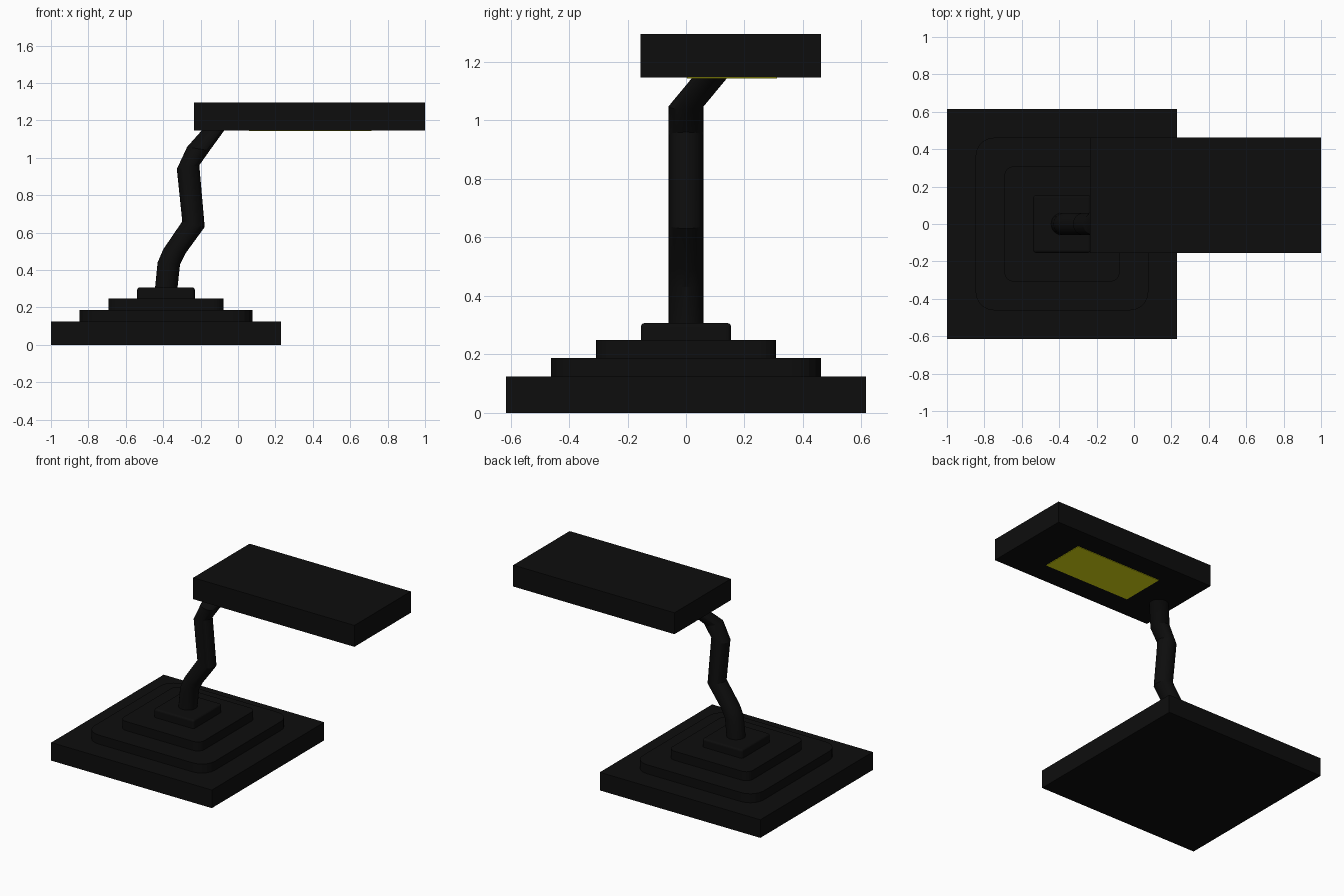
import bpy, bmesh, math
from mathutils import Vector

if "Cube" in bpy.data.objects:
    bpy.data.objects.remove(bpy.data.objects["Cube"])


def material(name, rgb):
    m = bpy.data.materials.new(name)
    m.diffuse_color = (*rgb, 1)
    m.use_nodes = True
    m.node_tree.nodes["Principled BSDF"].inputs["Base Color"].default_value = m.diffuse_color
    return m


BLACK = material("matte black", (0.004, 0.004, 0.004))
YELLOW = material("light yellow", (0.75, 0.75, 0.006))


def finish(name, bm, mat):
    bmesh.ops.recalc_face_normals(bm, faces=bm.faces)
    me = bpy.data.meshes.new(name)
    bm.to_mesh(me)
    bm.free()
    me.materials.append(mat)
    ob = bpy.data.objects.new(name, me)
    bpy.context.collection.objects.link(ob)
    return ob


def box(name, lo, hi, mat=BLACK, corner=0, top=0):
    """Box between two corners, optionally with rounded uprights and a softened top rim."""
    lo, hi = Vector(lo), Vector(hi)
    bm = bmesh.new()
    bmesh.ops.create_cube(bm, size=1)
    for v in bm.verts:
        v.co = Vector([(lo[i] + hi[i]) / 2 + v.co[i] * (hi[i] - lo[i]) for i in range(3)])
    if corner:
        ups = [e for e in bm.edges if abs(e.verts[0].co.z - e.verts[1].co.z) > 1e-4]
        bmesh.ops.bevel(bm, geom=ups, offset=corner, segments=5, profile=0.5, affect='EDGES')
    if top:
        rim = [e for e in bm.edges if all(abs(v.co.z - hi.z) < 1e-5 for v in e.verts)]
        bmesh.ops.bevel(bm, geom=rim, offset=top, segments=3, profile=0.5, affect='EDGES')
    return finish(name, bm, mat)


# Stepped base: square slab and three smaller tiers
CX = -0.385
box("base_slab", (CX - 0.615, -0.615, 0), (CX + 0.615, 0.615, 0.125))
for name, half, z0, z1, corner, top in (
        ("lower_tier", 0.462, 0.12, 0.187, 0.10, 0),
        ("middle_tier", 0.308, 0.18, 0.249, 0.05, 0),
        ("upper_tier", 0.154, 0.24, 0.307, 0.015, 0.012)):
    box(name, (CX - half, -half, z0), (CX + half, half, z1), BLACK, corner, top)

# Bent arm: tilted rings (centre x, y, z, drop from left to right side)
RINGS = [(-0.385, 0, 0.29, 0), (-0.37, 0, 0.435, 0.01), (-0.34, 0, 0.50, 0.02),
         (-0.238, 0, 0.645, 0.03), (-0.267, 0, 0.95, -0.02),
         (-0.212, 0, 1.048, 0.02), (-0.133, 0.082, 1.147, 0), (-0.095, 0.122, 1.195, 0)]
SIDES, R = 24, 0.06
bm = bmesh.new()
loops = []
for x, y, z, drop in RINGS:
    loop = []
    for i in range(SIDES):
        a = 2 * math.pi * i / SIDES
        loop.append(bm.verts.new((x + R * math.cos(a), y + R * math.sin(a),
                                  z - drop / 2 * math.cos(a))))
    loops.append(loop)
for a, b in zip(loops, loops[1:]):
    for i in range(SIDES):
        j = (i + 1) % SIDES
        bm.faces.new((a[i], a[j], b[j], b[i]))
bm.faces.new(loops[0])
bm.faces.new(loops[-1])
arm = finish("bent_arm", bm, BLACK)
bpy.context.view_layer.objects.active = arm
arm.select_set(True)
bpy.ops.object.shade_smooth_by_angle(angle=math.radians(20))

# Lamp head with the light panel on its underside
box("lamp_head", (-0.235, -0.155, 1.147), (1.0, 0.462, 1.295))
box("light_panel", (0.06, 0.003, 1.144), (0.715, 0.312, 1.15), YELLOW)
